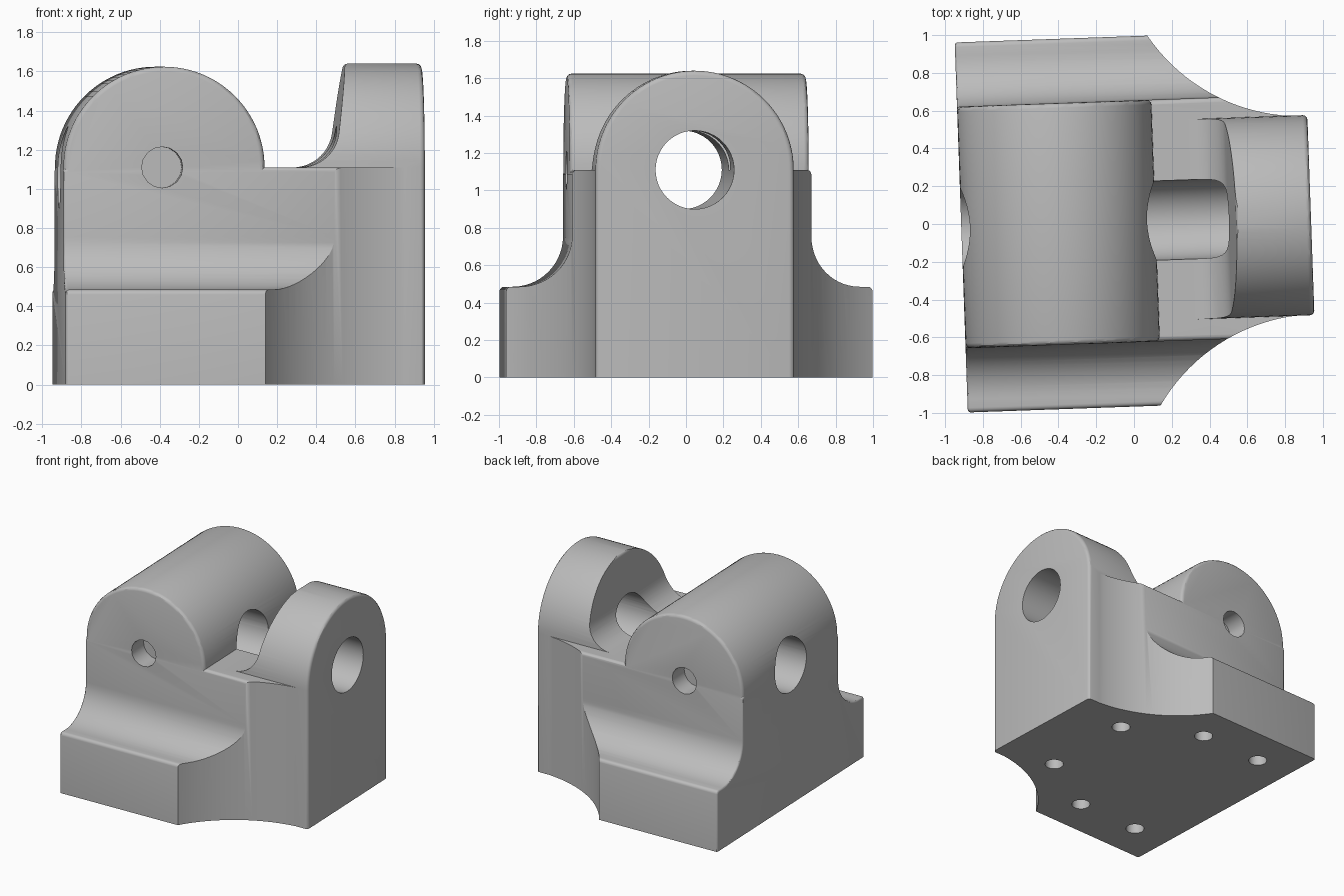
import bpy, bmesh
from math import sin, cos, radians
from mathutils import Vector

if "Cube" in bpy.data.objects:
    bpy.data.objects.remove(bpy.data.objects["Cube"], do_unlink=True)

grey = bpy.data.materials.new("machined grey")
grey.use_nodes = True
colour = (0.5, 0.5, 0.5, 1)
grey.diffuse_color = colour
for node in grey.node_tree.nodes:
    if node.type == 'BSDF_PRINCIPLED':
        node.inputs["Base Color"].default_value = colour

PLACE = {'X': lambda u, v, w: (w, u, v),
         'Y': lambda u, v, w: (u, w, v),
         'Z': lambda u, v, w: (u, v, w)}


def arc(cx, cy, r, start, end, n):
    """Points on an arc, angles in degrees."""
    angles = [radians(start + (end - start) * i / n) for i in range(n + 1)]
    return [(cx + r * cos(a), cy + r * sin(a)) for a in angles]


def circle(cx, cy, r, n):
    return arc(cx, cy, r, 0, 360, n)[:-1]


def prism(name, outline, axis, low, high, rim=0):
    """Extrude an outline along an axis, optionally rounding both end rims."""
    bm = bmesh.new()
    place = PLACE[axis]
    face = bm.faces.new([bm.verts.new(place(u, v, low)) for u, v in outline])
    out = bmesh.ops.extrude_face_region(bm, geom=[face])
    moved = [g for g in out["geom"] if isinstance(g, bmesh.types.BMVert)]
    bmesh.ops.translate(bm, verts=moved, vec=Vector(place(0, 0, high - low)))
    if face.is_valid and len(bm.faces) == len(outline) + 1:
        bm.faces.new([v for v in face.verts])
    bmesh.ops.recalc_face_normals(bm, faces=bm.faces)
    if rim:
        k = 'XYZ'.index(axis)
        edges = [e for e in bm.edges
                 if abs(e.verts[0].co[k] - e.verts[1].co[k]) < 1e-5]
        bmesh.ops.bevel(bm, geom=edges, offset=rim, offset_type='OFFSET',
                        segments=3, profile=0.5, affect='EDGES',
                        clamp_overlap=False)
        bmesh.ops.recalc_face_normals(bm, faces=bm.faces)
    mesh = bpy.data.meshes.new(name)
    bm.to_mesh(mesh)
    bm.free()
    mesh.materials.append(grey)
    obj = bpy.data.objects.new(name, mesh)
    bpy.context.collection.objects.link(obj)
    return obj


def combine(target, tool, operation):
    """Apply a boolean and discard the tool."""
    mod = target.modifiers.new(operation.lower(), 'BOOLEAN')
    mod.operation = operation
    mod.solver = 'EXACT'
    mod.object = tool
    with bpy.context.temp_override(object=target, active_object=target):
        bpy.ops.object.modifier_apply(modifier=mod.name)
    bpy.data.objects.remove(tool, do_unlink=True)


def mirrored(half):
    return half + [(-u, v) for u, v in reversed(half)]


# Base with side flanges, sweeping fillets and a flat deck
section = mirrored([(0.98, -0.1)]
                   + arc(0.955, 0.46, 0.025, 0, 90, 4)
                   + arc(0.91, 0.755, 0.27, 270, 180, 14)
                   + arc(0.615, 1.085, 0.025, 0, 90, 4))
block = prism("mounting_block", section, 'X', -0.915, 1.2, rim=0.015)

# Plan shape narrows along two concave arcs
half_plan = arc(0.93, 1.5, 0.975, 268, 198, 24) + [(-1.2, 1.2)]
plan = half_plan + [(x, -y) for x, y in reversed(half_plan)]
combine(block, prism("plan_cutter", plan, 'Z', -0.3, 1.5), 'INTERSECT')

# Cross boss with rounded rims
boss_outline = [(0.114, 0.3)] + arc(-0.4, 1.11, 0.514, 0, 180, 48) + [(-0.914, 0.3)]
combine(block, prism("cross_boss", boss_outline, 'Y', -0.639, 0.639, rim=0.025), 'UNION')

# Upright lug: an arch trimmed by a filleted side profile
arch = [(0.53, -0.15)] + arc(0, 1.11, 0.53, 0, 180, 48) + [(-0.53, -0.15)]
lug = prism("upright_lug", arch, 'X', 0.1, 0.937, rim=0.025)
side = ([(0.4, -0.3), (0.4, 1.0), (0.3, 1.108)]
        + arc(0.3, 1.31, 0.2, 278, 352, 10)
        + arc(0.562, 1.618, 0.022, 172, 90, 4)
        + [(1.1, 1.66), (1.1, -0.3)])
combine(lug, prism("lug_cutter", side, 'Y', -0.8, 0.8), 'INTERSECT')
combine(block, lug, 'UNION')

# Flat underside
floor = [(-2, -2), (2, -2), (2, 2), (-2, 2)]
combine(block, prism("floor_cutter", floor, 'Z', -1, 0), 'DIFFERENCE')

# Long bore through boss, deck and lug
combine(block, prism("bore", circle(0, 1.11, 0.21, 48), 'X', -1.3, 1.3), 'DIFFERENCE')

# Blind holes in the boss ends and the six mounting holes underneath
for s in (-1, 1):
    low, high = sorted((s * 0.48, s * 0.8))
    combine(block, prism("end_hole", circle(-0.41, 1.11, 0.105, 16), 'Y', low, high),
            'DIFFERENCE')
    for x, y in ((-0.61, 0.68), (-0.07, 0.68), (0.475, 0.37)):
        combine(block, prism("mount_hole", circle(x, s * y, 0.068, 20), 'Z', -0.2, 0.2),
                'DIFFERENCE')

# Slight turn about the vertical, then smooth shading with sharp edges kept
block.location.y = 0.014
block.rotation_euler.z = radians(2.03)
bpy.ops.object.select_all(action='DESELECT')
block.select_set(True)
bpy.context.view_layer.objects.active = block
bpy.ops.object.shade_smooth_by_angle(angle=radians(30))
